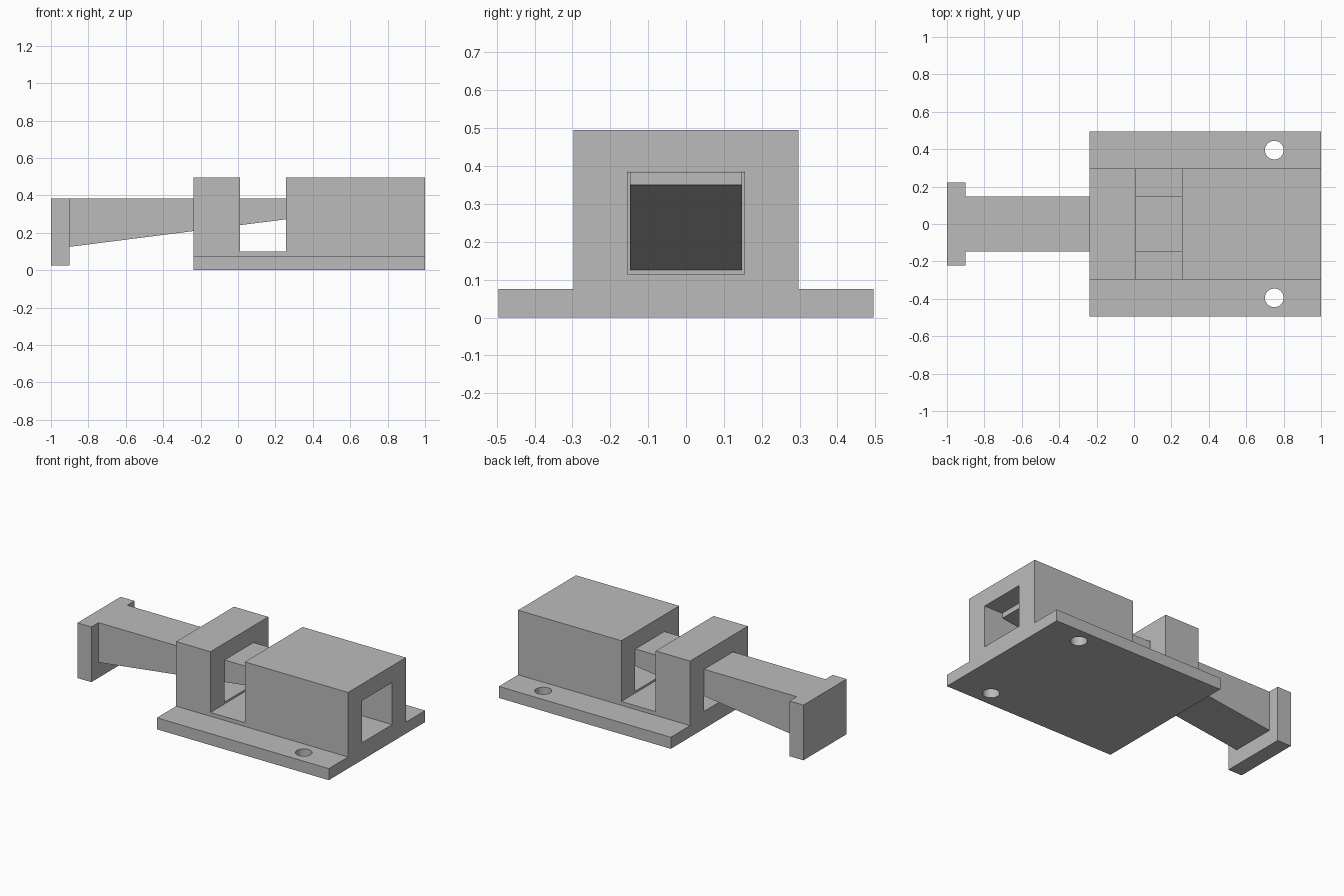
import bpy
import bmesh

cube = bpy.data.objects.get("Cube")
if cube:
    bpy.data.objects.remove(cube, do_unlink=True)

grey = bpy.data.materials.new("plain_grey")
grey.use_nodes = True
colour = (0.5, 0.5, 0.5, 1)
grey.diffuse_color = colour
grey.node_tree.nodes["Principled BSDF"].inputs["Base Color"].default_value = colour


def extrude_profile(name, points, axis, start, end):
    """Closed profile in the two other axes, extruded along the given axis."""
    bm = bmesh.new()
    verts = []
    for p in points:
        co = list(p)
        co.insert(axis, start)
        verts.append(bm.verts.new(co))
    face = bm.faces.new(verts)
    out = bmesh.ops.extrude_face_region(bm, geom=[face])["geom"]
    for v in out:
        if isinstance(v, bmesh.types.BMVert):
            v.co[axis] = end
    bmesh.ops.recalc_face_normals(bm, faces=bm.faces)
    mesh = bpy.data.meshes.new(name)
    bm.to_mesh(mesh)
    bm.free()
    mesh.materials.append(grey)
    obj = bpy.data.objects.new(name, mesh)
    bpy.context.collection.objects.link(obj)
    return obj


def box(name, x, y, z):
    return extrude_profile(name, [(y[0], z[0]), (y[1], z[0]), (y[1], z[1]), (y[0], z[1])], 0, *x)


def cut(target, cutter):
    cutter.hide_render = True
    mod = target.modifiers.new("cut", "BOOLEAN")
    mod.operation = "DIFFERENCE"
    mod.solver = "EXACT"
    mod.object = cutter
    bpy.context.view_layer.objects.active = target
    bpy.ops.object.modifier_apply(modifier=mod.name)
    bpy.data.objects.remove(cutter, do_unlink=True)


# Housing: flanged section extruded along its length
half, wall, flange, top = 0.495, 0.297, 0.075, 0.495
section = [(-half, 0), (half, 0), (half, flange), (wall, flange),
           (wall, top), (-wall, top), (-wall, flange), (-half, flange)]
housing = extrude_profile("housing", section, 0, -0.237, 1)

# Cross slot, lengthwise tunnel and mounting holes
cut(housing, box("slot_cutter", (0.01, 0.257), (-0.4, 0.4), (0.1, 0.6)))
cut(housing, box("tunnel_cutter", (-0.4, 1.2), (-0.155, 0.155), (0.113, 0.386)))
for side in (-1, 1):
    bpy.ops.mesh.primitive_cylinder_add(vertices=48, radius=0.05, depth=0.4,
                                        location=(0.75, side * 0.395, 0))
    hole = bpy.context.object
    hole.data.materials.append(grey)
    bpy.ops.object.shade_smooth()
    cut(housing, hole)
bpy.context.view_layer.objects.active = housing
housing.select_set(True)
bpy.ops.object.shade_smooth_by_angle()

# Sliding bolt with tapered underside, and its end plate
extrude_profile("tapered_bolt", [(-0.9, 0.125), (0.87, 0.35), (0.87, 0.384), (-0.9, 0.384)],
                1, -0.148, 0.148)
box("bolt_end_plate", (-1, -0.9), (-0.222, 0.222), (0.025, 0.384))
